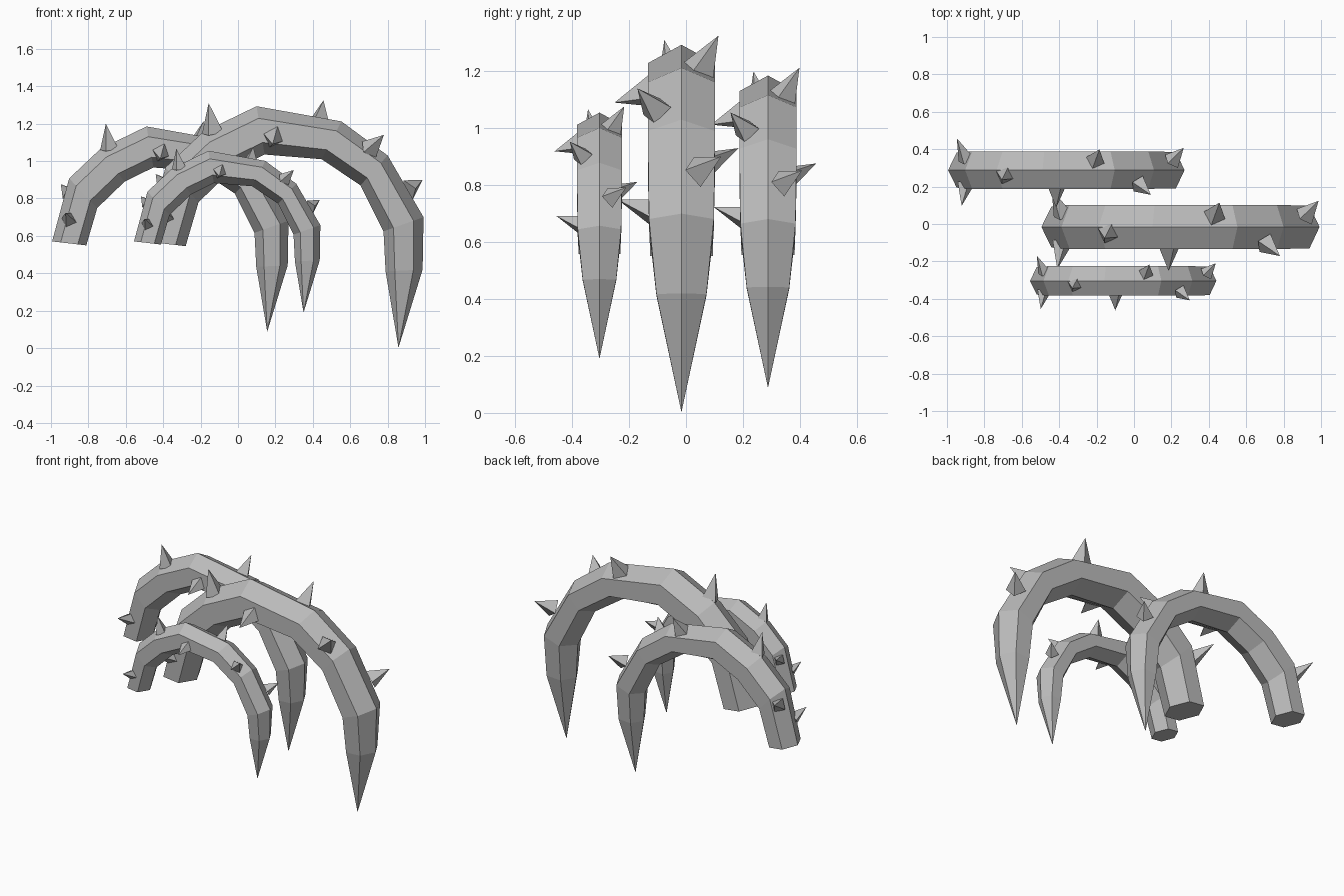
import bpy, bmesh, math
from mathutils import Vector

if "Cube" in bpy.data.objects:
    bpy.data.objects.remove(bpy.data.objects["Cube"], do_unlink=True)

# Single stone-grey material
grey = bpy.data.materials.new("stone_grey")
grey.use_nodes = True
colour = (0.5, 0.5, 0.5, 1)
grey.diffuse_color = colour
grey.node_tree.nodes["Principled BSDF"].inputs["Base Color"].default_value = colour

# Hexagonal rings along the claw: outer x, z, inner x, z, half width in y
RINGS = [
    (-.495, .57, -.28, .545, .110),
    (-.388, .966, -.211, .78, .118),
    (-.190, 1.153, -.04, .945, .118),
    (.099, 1.293, .142, 1.035, .118),
    (.553, 1.212, .447, 1.01, .118),
    (.800, 1.03, .655, .87, .118),
    (.992, .70, .778, .624, .114),
    (.987, .42, .789, .41, .088),
]
TIP = (.858, 0, .002)
APEX = Vector((.099, 0, 1.293))

# Thorns: base centre, tip, base radius
THORNS = [
    ((-.38, .065, .865), (-.44, .20, .93), .055),
    ((-.385, -.085, .70), (-.41, -.225, .75), .055),
    ((-.135, -.03, 1.15), (-.157, -.06, 1.31), .062),
    ((.19, -.10, 1.13), (.185, -.235, 1.09), .062),
    ((.43, .06, 1.20), (.457, .13, 1.325), .062),
    ((.70, -.085, 1.06), (.78, -.155, 1.14), .058),
    ((.91, .055, .845), (.987, .14, .90), .058),
]


def finish(name, bm):
    bmesh.ops.recalc_face_normals(bm, faces=bm.faces[:])
    mesh = bpy.data.meshes.new(name)
    bm.to_mesh(mesh)
    bm.free()
    mesh.materials.append(grey)
    obj = bpy.data.objects.new(name, mesh)
    bpy.context.collection.objects.link(obj)


def build_claw(name, apex, scale):
    def place(p):
        return Vector(apex) + (Vector(p) - APEX) * scale

    # Curved hexagonal body tapering to a point
    bm = bmesh.new()
    rings = []
    for ox, oz, ix, iz, w in RINGS:
        outer, inner = Vector((ox, 0, oz)), Vector((ix, 0, iz))
        mid, half = (outer + inner) / 2, (outer - inner) / 2
        ring = []
        for k in range(6):
            a = k * math.pi / 3
            side = Vector((0, w * math.sin(a) / math.sin(math.pi / 3), 0))
            ring.append(bm.verts.new(place(mid + half * math.cos(a) + side)))
        rings.append(ring)
    for r, s in zip(rings, rings[1:]):
        for k in range(6):
            n = (k + 1) % 6
            bm.faces.new((r[k], r[n], s[n], s[k]))
    tip = bm.verts.new(place(TIP))
    for k in range(6):
        bm.faces.new((rings[-1][k], rings[-1][(k + 1) % 6], tip))
    bm.faces.new(rings[0])
    finish(name, bm)

    # Four-sided thorns rooted in the body
    bm = bmesh.new()
    for base, end, radius in THORNS:
        b, e = place(base), place(end)
        axis = (e - b).normalized()
        u = axis.orthogonal().normalized()
        v = axis.cross(u)
        corners = []
        for k in range(4):
            a = k * math.pi / 2 + 0.4
            offset = (u * math.cos(a) + v * math.sin(a)) * radius * scale
            corners.append(bm.verts.new(b + offset))
        point = bm.verts.new(e)
        for k in range(4):
            bm.faces.new((corners[k], corners[(k + 1) % 4], point))
        bm.faces.new(corners)
    finish(name + "_thorns", bm)


build_claw("large_claw", (.099, -.016, 1.293), 1.0)
build_claw("back_claw", (-.489, .288, 1.185), .85)
build_claw("front_claw", (-.158, -.304, 1.055), .67)
